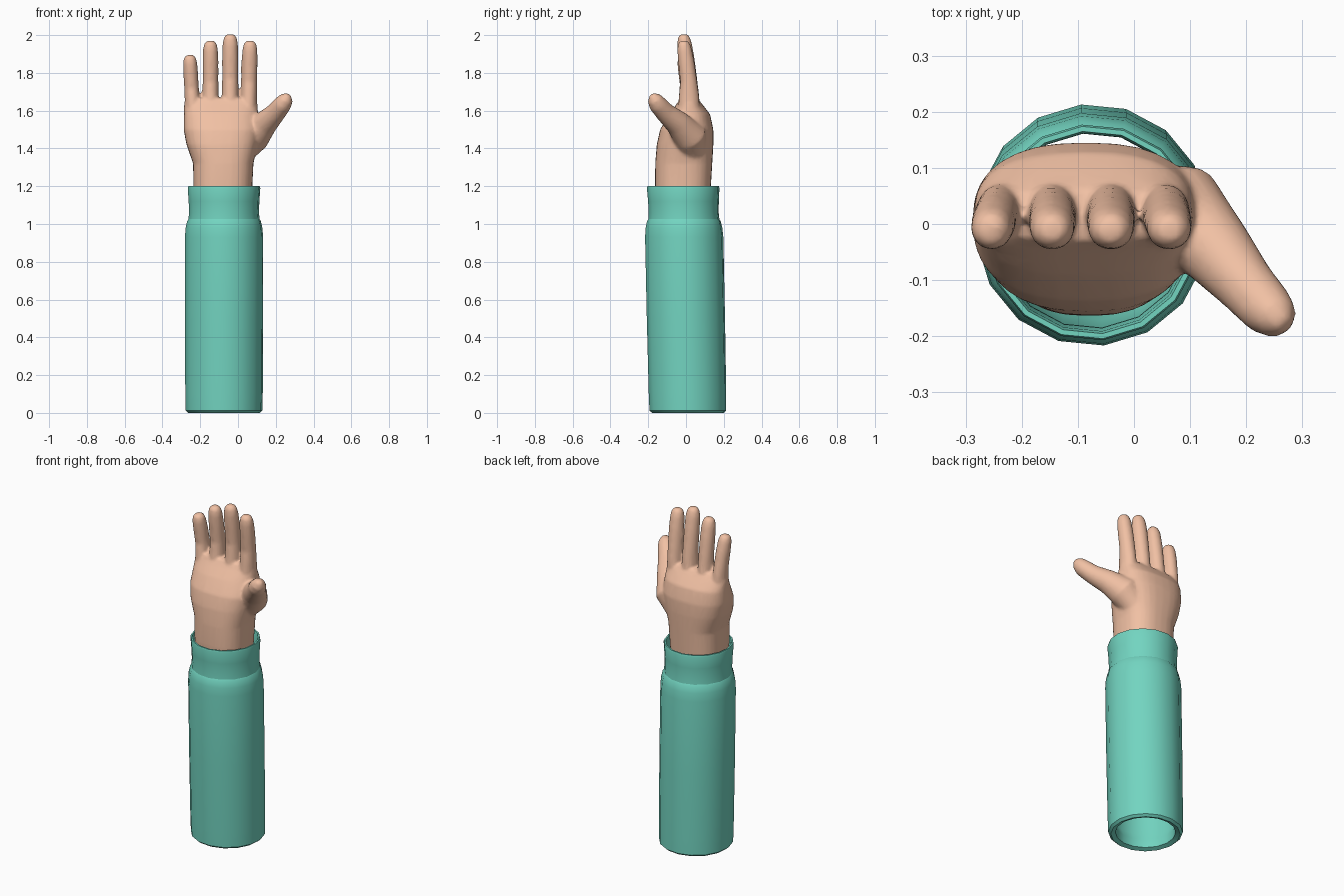
import bpy, bmesh, math
from mathutils import Vector

if "Cube" in bpy.data.objects:
    bpy.data.objects.remove(bpy.data.objects["Cube"])


def material(name, color):
    m = bpy.data.materials.new(name)
    m.diffuse_color = (*color, 1)
    m.use_nodes = True
    m.node_tree.nodes["Principled BSDF"].inputs["Base Color"].default_value = m.diffuse_color
    return m


SKIN = material("skin", (0.88, 0.53, 0.37))
TEAL = material("teal_cloth", (0.17, 0.66, 0.53))


def make_object(name, bm, mat):
    bmesh.ops.recalc_face_normals(bm, faces=bm.faces)
    me = bpy.data.meshes.new(name)
    bm.to_mesh(me)
    bm.free()
    me.materials.append(mat)
    ob = bpy.data.objects.new(name, me)
    bpy.context.collection.objects.link(ob)
    return ob


def bridge(bm, a, b):
    n = len(a)
    for i in range(n):
        bm.faces.new((a[i], a[(i + 1) % n], b[(i + 1) % n], b[i]))


def loft(bm, stations, flat=False, power=2.0, n=20):
    """Closed tube through stations (x, y, z, width radius, depth radius)."""
    pts = [Vector(s[:3]) for s in stations]
    rings = []
    for k, s in enumerate(stations):
        t = pts[min(k + 1, len(pts) - 1)] - pts[max(k - 1, 0)]
        t = Vector((0, 0, 1)) if flat else t.normalized()
        u = Vector((1, 0, 0))
        u = (u - t * u.dot(t)).normalized()
        v = t.cross(u)
        ring = []
        for i in range(n):
            a = 2 * math.pi * i / n
            c, d = math.cos(a), math.sin(a)
            c = math.copysign(abs(c) ** (2 / power), c)
            d = math.copysign(abs(d) ** (2 / power), d)
            ring.append(bm.verts.new(pts[k] + u * c * s[3] + v * d * s[4]))
        rings.append(ring)
    for a, b in zip(rings, rings[1:]):
        bridge(bm, a, b)
    bm.faces.new(rings[0][::-1])
    bm.faces.new(rings[-1])


# Hand: palm and wrist
hand = bmesh.new()
loft(hand, [
    (-0.080, -0.015, 1.08, 0.150, 0.140),
    (-0.080, -0.016, 1.20, 0.156, 0.148),
    (-0.078, -0.012, 1.32, 0.160, 0.151),
    (-0.085, -0.005, 1.42, 0.188, 0.150),
    (-0.085, 0.004, 1.50, 0.203, 0.141),
    (-0.090, 0.018, 1.58, 0.196, 0.110),
    (-0.091, 0.018, 1.635, 0.195, 0.068),
    (-0.091, 0.015, 1.665, 0.185, 0.045),
], flat=True, power=2.5, n=32)

# Fingers: base x, tip x, tip z, half width
for bx, tx, top, w in [(-0.238, -0.256, 1.895, 0.040),
                       (-0.145, -0.146, 1.970, 0.043),
                       (-0.041, -0.041, 2.005, 0.044),
                       (0.056, 0.064, 1.970, 0.043)]:
    # fraction of length, y, width scale, depth radius
    sections = [(0.0, 0.015, 1.0, 0.058), (0.22, 0.016, 1.0, 0.055),
                (0.45, 0.014, 0.97, 0.045), (0.70, 0.002, 0.98, 0.043),
                (0.88, -0.008, 0.93, 0.039), (0.96, -0.012, 0.78, 0.032),
                (1.0, -0.013, 0.45, 0.018)]
    loft(hand, [(bx + (tx - bx) * f, y, 1.58 + (top - 1.58) * f, w * s, d)
                for f, y, s, d in sections])

# Thumb
loft(hand, [(x, y, z, r, r) for x, y, z, r in [
    (0.02, 0.035, 1.39, 0.075), (0.08, 0.02, 1.465, 0.090),
    (0.145, -0.045, 1.535, 0.067), (0.20, -0.11, 1.59, 0.053),
    (0.238, -0.152, 1.637, 0.048), (0.256, -0.168, 1.664, 0.038),
    (0.268, -0.180, 1.684, 0.015)]])

# Fuse the hand into one soft skin
ob = make_object("hand", hand, SKIN)
mod = ob.modifiers.new("fuse", 'REMESH')
mod.mode = 'VOXEL'
mod.voxel_size = 0.008
mod.use_smooth_shade = True
mod = ob.modifiers.new("soften", 'SMOOTH')
mod.factor = 0.5
mod.iterations = 8
mod = ob.modifiers.new("simplify", 'DECIMATE')
mod.ratio = 0.25


def lathe(name, profile, n=16):
    """Closed hollow ring from (radius, z), leaning slightly forward."""
    bm = bmesh.new()
    rings = []
    for r, z in profile:
        rings.append([bm.verts.new((-0.074 + r * math.cos(2 * math.pi * (i + 0.25) / n),
                                    0.010 - 0.021 * z + r * math.sin(2 * math.pi * (i + 0.25) / n), z))
                      for i in range(n)])
    for k in range(len(rings)):
        bridge(bm, rings[k], rings[(k + 1) % len(rings)])
    ob = make_object(name, bm, TEAL)
    bpy.context.view_layer.objects.active = ob
    ob.select_set(True)
    bpy.ops.object.shade_smooth_by_angle(angle=math.radians(40))
    ob.select_set(False)


# Sleeve tube with turned-in hem, and the narrower cuff
lathe("sleeve", [(0.190, 0.0), (0.204, 0.012), (0.206, 0.10), (0.208, 0.50),
                 (0.208, 0.93), (0.204, 0.98), (0.196, 1.015), (0.186, 1.03),
                 (0.176, 1.03), (0.178, 0.95), (0.180, 0.10), (0.165, 0.06),
                 (0.165, 0.01)])
lathe("cuff", [(0.190, 1.015), (0.186, 1.06), (0.188, 1.12), (0.193, 1.19),
               (0.190, 1.20), (0.181, 1.20), (0.177, 1.18), (0.174, 1.06),
               (0.174, 1.015)])
